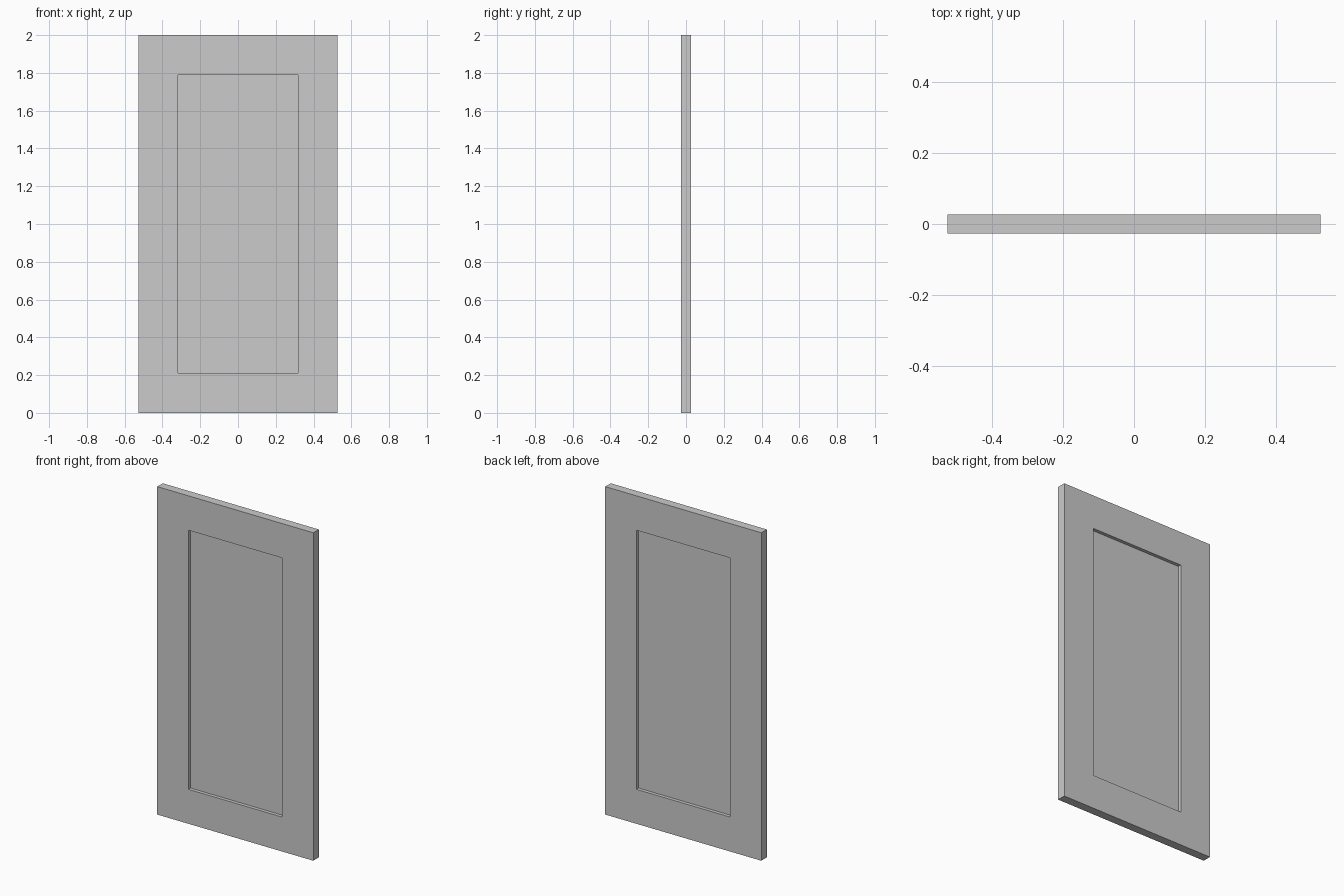
import bpy
import bmesh
from mathutils import Vector

WIDTH, HEIGHT, THICK = 1.053, 2.0, 0.053
FRAME = 0.21    # width of the stiles and rails
RECESS = 0.021  # depth of the panel below the frame, on both faces

default = bpy.data.objects.get("Cube")
if default:
    bpy.data.objects.remove(default, do_unlink=True)

grey = bpy.data.materials.new("light_grey")
grey.use_nodes = True
colour = (0.6, 0.6, 0.6, 1)
grey.diffuse_color = colour
grey.node_tree.nodes["Principled BSDF"].inputs["Base Color"].default_value = colour

# Door slab
bm = bmesh.new()
bmesh.ops.create_cube(bm, size=1)
bmesh.ops.scale(bm, vec=(WIDTH, THICK, HEIGHT), verts=bm.verts)
bmesh.ops.translate(bm, vec=(0, 0, HEIGHT / 2), verts=bm.verts)
bm.normal_update()

# Recessed panel on the front and back
for face in [f for f in bm.faces if abs(f.normal.y) > 0.9]:
    inward = Vector((0, -face.normal.y * RECESS, 0))
    bmesh.ops.inset_region(bm, faces=[face], thickness=FRAME, use_even_offset=True)
    # Second inset gives the recess square-cut side walls
    bmesh.ops.inset_region(bm, faces=[face], thickness=0)
    bmesh.ops.translate(bm, vec=inward, verts=face.verts)
bmesh.ops.recalc_face_normals(bm, faces=bm.faces)

mesh = bpy.data.meshes.new("panel_door")
bm.to_mesh(mesh)
bm.free()
mesh.materials.append(grey)
door = bpy.data.objects.new("panel_door", mesh)
bpy.context.scene.collection.objects.link(door)
